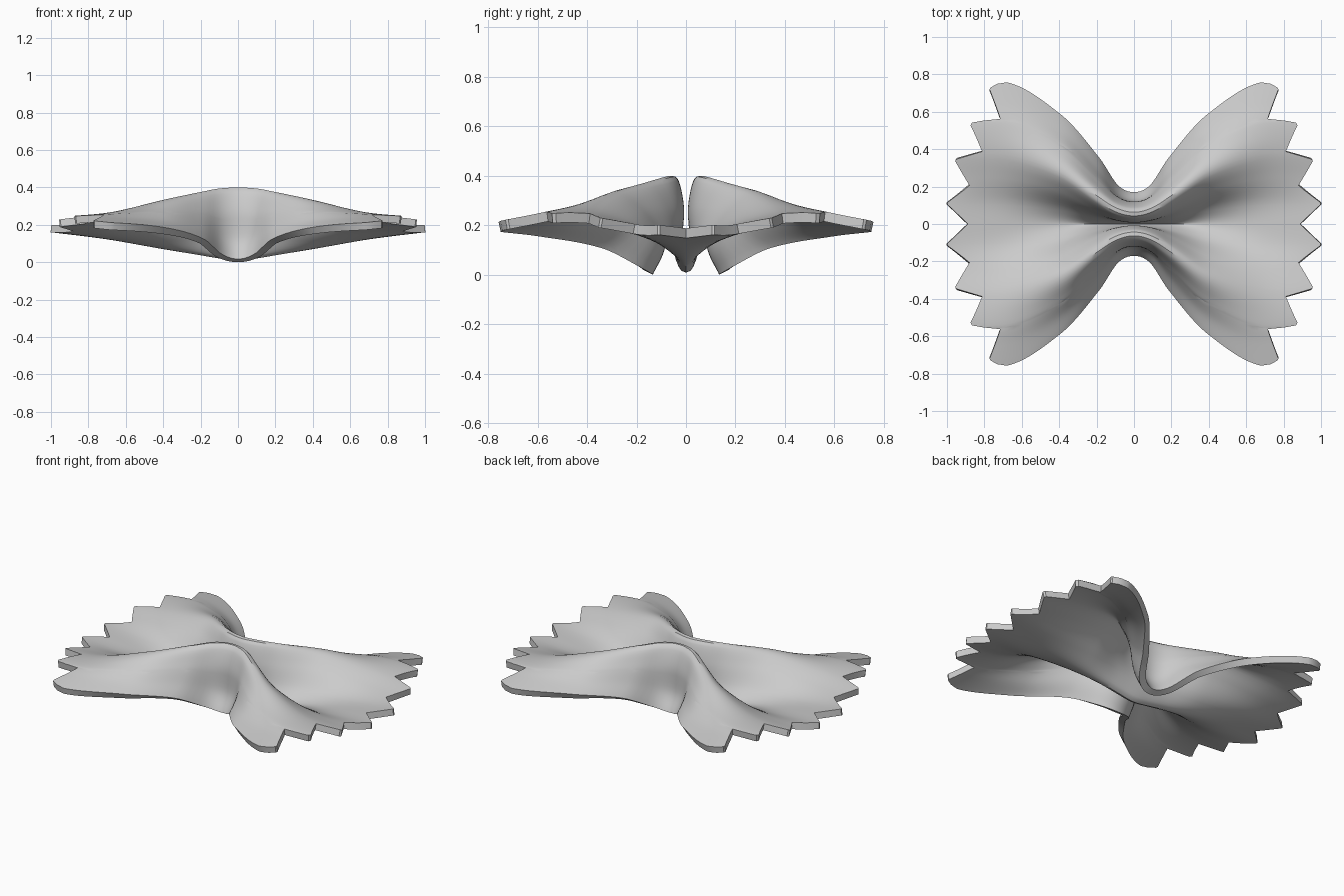
import bpy, bmesh, math

if "Cube" in bpy.data.objects:
    bpy.data.objects.remove(bpy.data.objects["Cube"])

THICK = 0.04
# Half cross-sections (y, z) of the sheet, from centre valley over the ridge to the outer edge
STATIONS = [0, 0.1, 0.2, 0.4, 0.7, 1.0]
SECTIONS = [
    [(0, .047), (.034, .14), (.028, .29), (.056, .4), (.096, .295), (.104, .135), (.152, .028)],
    [(0, .06), (.038, .15), (.044, .29), (.08, .395), (.123, .29), (.142, .15), (.195, .055)],
    [(0, .077), (.052, .16), (.09, .285), (.147, .375), (.208, .295), (.268, .2), (.345, .135)],
    [(0, .11), (.095, .16), (.19, .27), (.285, .332), (.39, .285), (.485, .225), (.58, .188)],
    [(0, .162), (.12, .174), (.25, .222), (.38, .26), (.52, .26), (.64, .237), (.757, .213)],
    [(0, .2), (.12, .2), (.24, .207), (.37, .228), (.49, .24), (.59, .23), (.67, .22)],
]
# Zigzag cut of the end (x, y), from the centre notch to the rounded corner
CUT = [(.89, 0), (1, .105), (1, .115), (.88, .21), (.955, .34), (.948, .35), (.81, .39),
       (.873, .525), (.865, .54), (.715, .56), (.772, .715), (.768, .726), (.73, .746), (.68, .76)]


def hermite(ts, ps, t):
    """Smooth curve through points ps at knots ts."""
    i = 0
    while i < len(ts) - 2 and t > ts[i + 1]:
        i += 1

    def slope(k, c):
        a, b = max(k - 1, 0), min(k + 1, len(ts) - 1)
        return (ps[b][c] - ps[a][c]) / (ts[b] - ts[a])

    h = ts[i + 1] - ts[i]
    u = (t - ts[i]) / h
    return tuple(
        (2*u**3 - 3*u**2 + 1) * ps[i][c] + (u**3 - 2*u**2 + u) * h * slope(i, c)
        + (3*u**2 - 2*u**3) * ps[i + 1][c] + (u**3 - u**2) * h * slope(i + 1, c)
        for c in (0, 1))


def surface(x, v):
    """Middle of the sheet at length x and across-position v (-1 to 1)."""
    ax, av = abs(x), abs(v)
    xs = [-STATIONS[1]] + STATIONS
    rows = [SECTIONS[1]] + SECTIONS
    col = [hermite(xs, [r[k] for r in rows], ax) for k in range(7)]
    col = [(-col[1][0], col[1][1])] + col
    y, z = hermite([k / 6 for k in range(-1, 7)], col, av)
    return (x, math.copysign(y, v), z)


def across(x, y):
    """Across-position v that reaches y at length x."""
    lo, hi = 0.0, 1.0
    for _ in range(22):
        mid = (lo + hi) / 2
        lo, hi = (mid, hi) if surface(x, mid)[1] < y else (lo, mid)
    return hi if y > 0 else 0.0


# Rows across the half sheet: (v, end x), subdividing every straight cut
knots = [(across(x, y), x) for x, y in CUT]
knots[-1] = (1.0, CUT[-1][0])
half = []
for (v0, x0), (v1, x1) in zip(knots, knots[1:]):
    n = max(1, math.ceil((v1 - v0) / 0.028))
    half += [(v0 + (v1 - v0) * k / n, x0 + (x1 - x0) * k / n) for k in range(n)]
half.append(knots[-1])
rows = [(-v, x) for v, x in reversed(half[1:])] + half

# Pleated sheet
N = 36
bm = bmesh.new()
grid = [[bm.verts.new(surface(xe * k / N, v)) for k in range(-N, N + 1)] for v, xe in rows]
for a, b in zip(grid, grid[1:]):
    for k in range(2 * N):
        bm.faces.new((a[k], a[k + 1], b[k + 1], b[k]))
mesh = bpy.data.meshes.new("pleated_bow")
bm.to_mesh(mesh)
bm.free()
bow = bpy.data.objects.new("pleated_bow", mesh)
bpy.context.collection.objects.link(bow)

# Sheet thickness
solid = bow.modifiers.new("thickness", 'SOLIDIFY')
solid.thickness = THICK
solid.offset = 0
bpy.context.view_layer.objects.active = bow
bow.select_set(True)
bpy.ops.object.modifier_apply(modifier="thickness")

# Rest on the ground
low = min(v.co.z for v in bow.data.vertices)
for v in bow.data.vertices:
    v.co.z -= low
bpy.ops.object.shade_smooth_by_angle(angle=math.radians(35))

grey = bpy.data.materials.new("plain_grey")
grey.diffuse_color = (0.6, 0.6, 0.6, 1)
grey.use_nodes = True
grey.node_tree.nodes["Principled BSDF"].inputs["Base Color"].default_value = grey.diffuse_color
bow.data.materials.append(grey)
